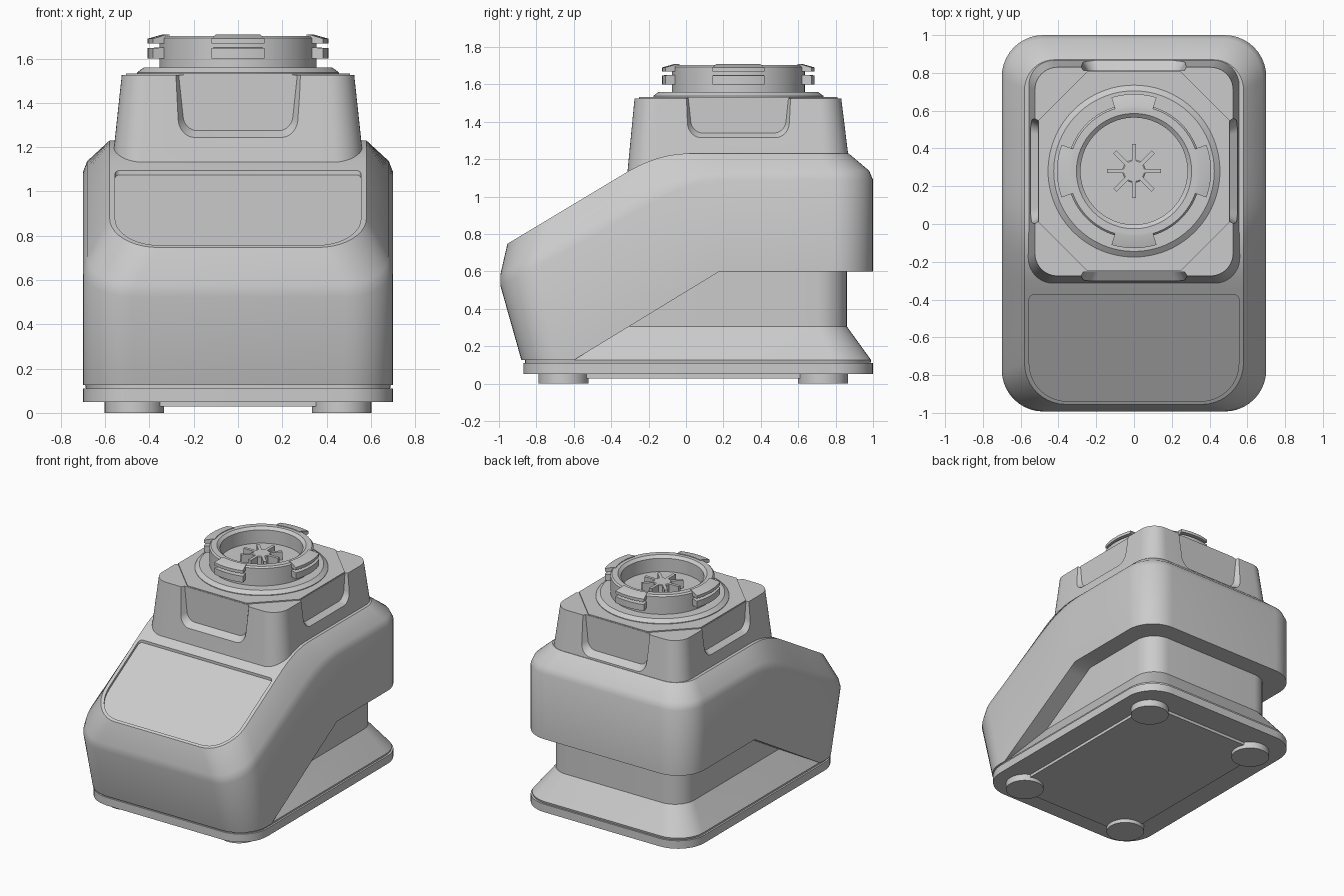
import bpy, bmesh
from math import sin, cos, pi, radians
from mathutils import Vector

if "Cube" in bpy.data.objects:
    bpy.data.objects.remove(bpy.data.objects["Cube"])

CY = 0.28  # y of the collar and socket axis


def make(name, verts, faces, angle=32):
    bm = bmesh.new()
    vs = [bm.verts.new(v) for v in verts]
    for f in faces:
        bm.faces.new([vs[i] for i in f])
    bmesh.ops.remove_doubles(bm, verts=bm.verts, dist=1e-5)
    bmesh.ops.recalc_face_normals(bm, faces=bm.faces)
    me = bpy.data.meshes.new(name)
    bm.to_mesh(me)
    bm.free()
    ob = bpy.data.objects.new(name, me)
    bpy.context.collection.objects.link(ob)
    smooth(ob, angle)
    return ob


def smooth(ob, angle=32):
    bpy.ops.object.select_all(action='DESELECT')
    ob.select_set(True)
    bpy.context.view_layer.objects.active = ob
    bpy.ops.object.shade_smooth_by_angle(angle=radians(angle))


def outline(hx, y0, y1, r0, r1, ys=(), seg=10):
    """Rounded rectangle, right half front to back then mirrored."""
    a = [i * pi / 2 / seg for i in range(seg + 1)]
    right = [(hx - r0 + r0 * sin(t), y0 + r0 - r0 * cos(t)) for t in a]
    right += [(hx, y) for y in ys]
    right += [(hx - r1 + r1 * cos(t), y1 - r1 + r1 * sin(t)) for t in a]
    return right + [(-x, y) for x, y in reversed(right)]


def ring(pts, z):
    return [Vector((x, y, z(y) if callable(z) else z)) for x, y in pts]


def loft(name, rings):
    """Join rings by quads and close both ends with left-right strips."""
    n = len(rings[0])
    faces = []
    for k in range(len(rings) - 1):
        faces += [(k*n + i, k*n + (i+1) % n, (k+1)*n + (i+1) % n, (k+1)*n + i) for i in range(n)]
    for b in (0, (len(rings) - 1) * n):
        faces += [(b + j, b + j + 1, b + n - 2 - j, b + n - 1 - j) for j in range(n // 2 - 1)]
    return make(name, [v for r in rings for v in r], faces)


def lathe(name, prof, x, y, seg=64):
    verts = [(x + r * cos(2*pi*i/seg), y + r * sin(2*pi*i/seg), z) for r, z in prof for i in range(seg)]
    m = len(prof)
    faces = [(k*seg + i, k*seg + (i+1) % seg, (k+1)*seg + (i+1) % seg, (k+1)*seg + i)
             for k in range(m - 1) for i in range(seg)]
    faces += [range(seg), range((m - 1) * seg, m * seg)]
    return make(name, verts, faces)


def cut(ob, cutter):
    cutter.hide_render = True
    mod = ob.modifiers.new("cut", 'BOOLEAN')
    mod.operation, mod.solver, mod.object = 'DIFFERENCE', 'EXACT', cutter
    bpy.ops.object.select_all(action='DESELECT')
    bpy.context.view_layer.objects.active = ob
    ob.select_set(True)
    bpy.ops.object.modifier_apply(modifier=mod.name)
    bpy.data.objects.remove(cutter)
    smooth(ob)


def soft_min(a, b, k):
    h = max(k - abs(a - b), 0) / k
    return min(a, b) - h * h * k / 4


# Side-view heights of the body
def top(y):
    return soft_min(0.75 + 0.6 * (y + 0.95), 1.23, 0.1)


def shoulder(y):
    return soft_min(0.55 + 0.555 * (y + 1), 1.12, 0.1)


def under(y):
    return 0.125 + 0.475 * min(max((y + 0.6) / 0.78, 0), 1)


# Main body with chamfered shoulder and overhanging back
ys = [-0.6, -0.45] + [-0.35 + 0.05 * i for i in range(10)] + [0.18, 0.3, 0.5]
low = ring(outline(0.7, -0.88, 1.0, 0.22, 0.22, ys), under)
mid = ring(outline(0.7, -1.0, 1.0, 0.22, 0.22, ys), shoulder)
high = ring(outline(0.58, -0.955, 0.87, 0.22, 0.16, ys), top)
near = [m.lerp(l, 0.06) for m, l in zip(mid, low)]
over = [m.lerp(h, 0.16) for m, h in zip(mid, high)]
body = loft("main_body", [low, near, over, high])

# Recessed control panel on the slope
plan = outline(0.555, -0.938, -0.375, 0.2, 0.025, [-0.6])
cut(body, loft("panel_cutter", [ring(plan, lambda y: top(y) - 0.02), ring(plan, lambda y: top(y) + 0.3)]))

# Pedestal with flared skirt
loft("pedestal", [ring(outline(0.685, -0.86, 0.985, 0.21, 0.21), 0.1),
                  ring(outline(0.69, -0.86, 0.99, 0.21, 0.21), 0.125),
                  ring(outline(0.56, -0.6, 0.86, 0.16, 0.16), 0.305),
                  ring(outline(0.56, -0.6, 0.86, 0.16, 0.16), 0.65)])

# Base plate, underside panel and feet
plan = outline(0.7, -0.87, 1.0, 0.22, 0.22)
loft("base_plate", [ring(plan, 0.05), ring(plan, 0.11)])
plan = outline(0.52, -0.72, 0.8, 0.06, 0.06)
loft("underside_panel", [ring(plan, 0.028), ring(plan, 0.07)])
for sx in (-1, 1):
    for y in (-0.655, 0.732):
        lathe("foot", [(0.134, 0.0), (0.134, 0.06)], sx * 0.468, y, 40)

# Tapered collar with a shallow pocket on each side
collar = loft("collar", [ring(outline(0.573, -0.318, 0.885, 0.14, 0.14), 1.08),
                         ring(outline(0.525, -0.275, 0.83, 0.12, 0.12), 1.525)])


def pocket(q, dist, w, z0):
    rings = []
    for grow, d in ((0, 0), (0.05, 0.08)):
        pts = outline(w + grow, z0 - grow, 1.62, 0.06 + grow / 2, 0.02)
        r = []
        for u, z in pts:
            u *= 1 + 0.4 * (z - 1.5)
            r.append(Vector((u * cos(q) + (dist + d) * sin(q), CY + u * sin(q) - (dist + d) * cos(q), z)))
        rings.append(r)
    return loft("pocket_cutter", rings)


for i in range(4):
    side = i % 2
    cut(collar, pocket(i * pi / 2, 0.508 if side else 0.533, 0.265, 1.34 if side else 1.275))

# Octagonal top plate
plan = outline(0.506, -0.25, 0.81, 0.26, 0.26, seg=1)
loft("collar_top_plate", [ring(plan, 1.51), ring(plan, 1.533)])

# Round socket with flange and cup
lathe("jar_socket", [(0.455, 1.52), (0.455, 1.538), (0.425, 1.56), (0.355, 1.56), (0.355, 1.692),
                     (0.345, 1.703), (0.305, 1.703), (0.283, 1.685), (0.283, 1.585), (0.02, 1.585),
                     (0.02, 1.52)], 0, CY, 96)


# Bayonet tabs: two stacked arcs in four directions
def arc_tab(mid_angle, half, z0, z1, z2):
    n = 10
    verts, faces = [], []
    for i in range(n + 1):
        t = mid_angle + half * (2 * i / n - 1)
        for r, z in ((0.33, z0), (0.408, z0), (0.408, z1), (0.345, z2), (0.33, z2)):
            verts.append((r * cos(t), CY + r * sin(t), z))
    for i in range(n):
        faces += [(5*i + k, 5*i + (k+1) % 5, 5*i + 5 + (k+1) % 5, 5*i + 5 + k) for k in range(5)]
    faces += [range(5), range(5 * n, 5 * n + 5)]
    make("bayonet_tab", verts, faces)


for i in range(4):
    half = radians(20 if i % 2 == 0 else 17)
    arc_tab(i * pi / 2, half, 1.60, 1.648, 1.65)
    arc_tab(i * pi / 2, half, 1.668, 1.69, 1.708)

# Drive hub with eight splines
lathe("drive_hub", [(0.062, 1.57), (0.062, 1.64), (0.055, 1.645)], 0, CY, 32)
for i in range(8):
    t = i * pi / 4
    c, s = cos(t), sin(t)
    flat = [(0.05, -0.011), (0.143, -0.011), (0.143, 0.011), (0.05, 0.011)]
    verts = [(u * c - v * s, CY + u * s + v * c, z) for z in (1.57, 1.645) for u, v in flat]
    make("drive_spline", verts, [(0, 1, 2, 3), (4, 5, 6, 7), (0, 1, 5, 4), (1, 2, 6, 5), (2, 3, 7, 6), (3, 0, 4, 7)])
